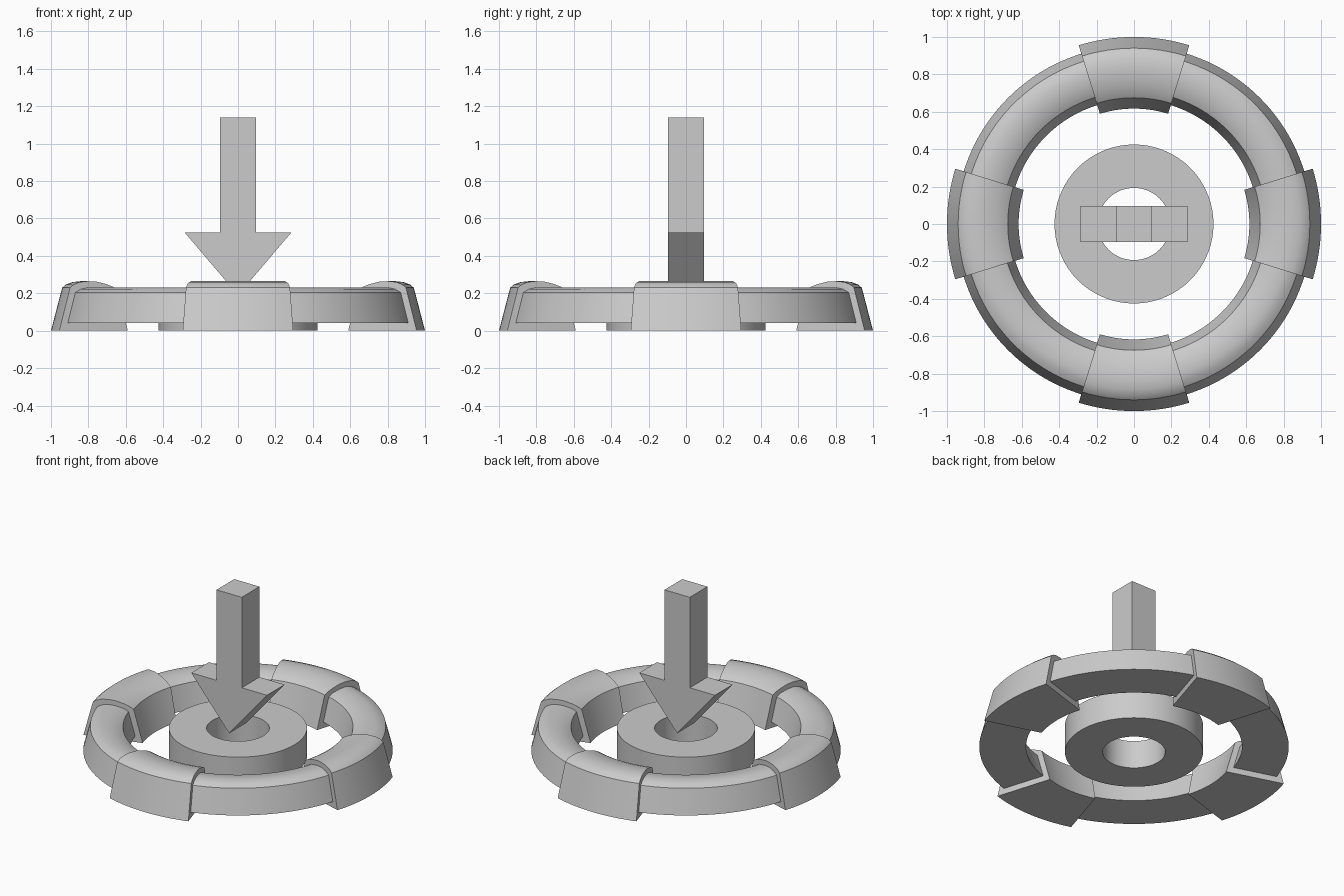
import bpy, bmesh, math

if "Cube" in bpy.data.objects:
    bpy.data.objects.remove(bpy.data.objects["Cube"])


def make_object(name, bm, smooth=True):
    bmesh.ops.recalc_face_normals(bm, faces=bm.faces)
    mesh = bpy.data.meshes.new(name)
    bm.to_mesh(mesh)
    bm.free()
    obj = bpy.data.objects.new(name, mesh)
    bpy.context.collection.objects.link(obj)
    if smooth:
        bpy.ops.object.select_all(action='DESELECT')
        obj.select_set(True)
        bpy.context.view_layer.objects.active = obj
        bpy.ops.object.shade_smooth_by_angle(angle=math.radians(30))
    return obj


def sweep(name, profile, start, end, steps):
    """Sweep a closed (radius, z) profile around z between two angles."""
    bm = bmesh.new()
    closed = abs(end - start) >= 360
    rings = []
    for i in range(steps if closed else steps + 1):
        a = math.radians(start + (end - start) * i / steps)
        rings.append([bm.verts.new((r * math.cos(a), r * math.sin(a), z))
                      for r, z in profile])
    n = len(profile)
    pairs = list(zip(rings, rings[1:]))
    if closed:
        pairs.append((rings[-1], rings[0]))
    else:
        bm.faces.new(rings[0])
        bm.faces.new(rings[-1])
    for a, b in pairs:
        for j in range(n):
            k = (j + 1) % n
            bm.faces.new((a[j], a[k], b[k], b[j]))
    return make_object(name, bm)


# Cross-sections with sloped sides and a crowned top
grip_profile = [(1.0, 0), (0.94, 0.23), (0.92, 0.247), (0.885, 0.26),
                (0.84, 0.265), (0.79, 0.262), (0.74, 0.25), (0.70, 0.235),
                (0.675, 0.22), (0.617, 0)]
rim_profile = [(0.953, 0.04), (0.91, 0.205), (0.88, 0.222), (0.84, 0.231),
               (0.79, 0.228), (0.74, 0.217), (0.708, 0.2), (0.665, 0.04)]

# Four thick blocks alternating with four thinner rim sections
HALF = 17.2
for q in range(4):
    sweep(f"rim_block_{q + 1}", grip_profile, 90 * q - HALF, 90 * q + HALF, 16)
    sweep(f"rim_section_{q + 1}", rim_profile, 90 * q + HALF, 90 * q + 90 - HALF, 24)

# Central hub with a hole
sweep("hub", [(0.425, 0), (0.425, 0.19), (0.193, 0.19), (0.193, 0)], 0, 360, 72)

# Arrow pointing down at the hub
outline = [(0, 0.19), (0.285, 0.525), (0.095, 0.525), (0.095, 1.14),
           (-0.095, 1.14), (-0.095, 0.525), (-0.285, 0.525)]
bm = bmesh.new()
face = bm.faces.new([bm.verts.new((x, -0.095, z)) for x, z in outline])
ext = bmesh.ops.extrude_face_region(bm, geom=[face], use_keep_orig=True)
bmesh.ops.translate(bm, vec=(0, 0.19, 0),
                    verts=[g for g in ext["geom"] if isinstance(g, bmesh.types.BMVert)])
make_object("down_arrow", bm, smooth=False)
